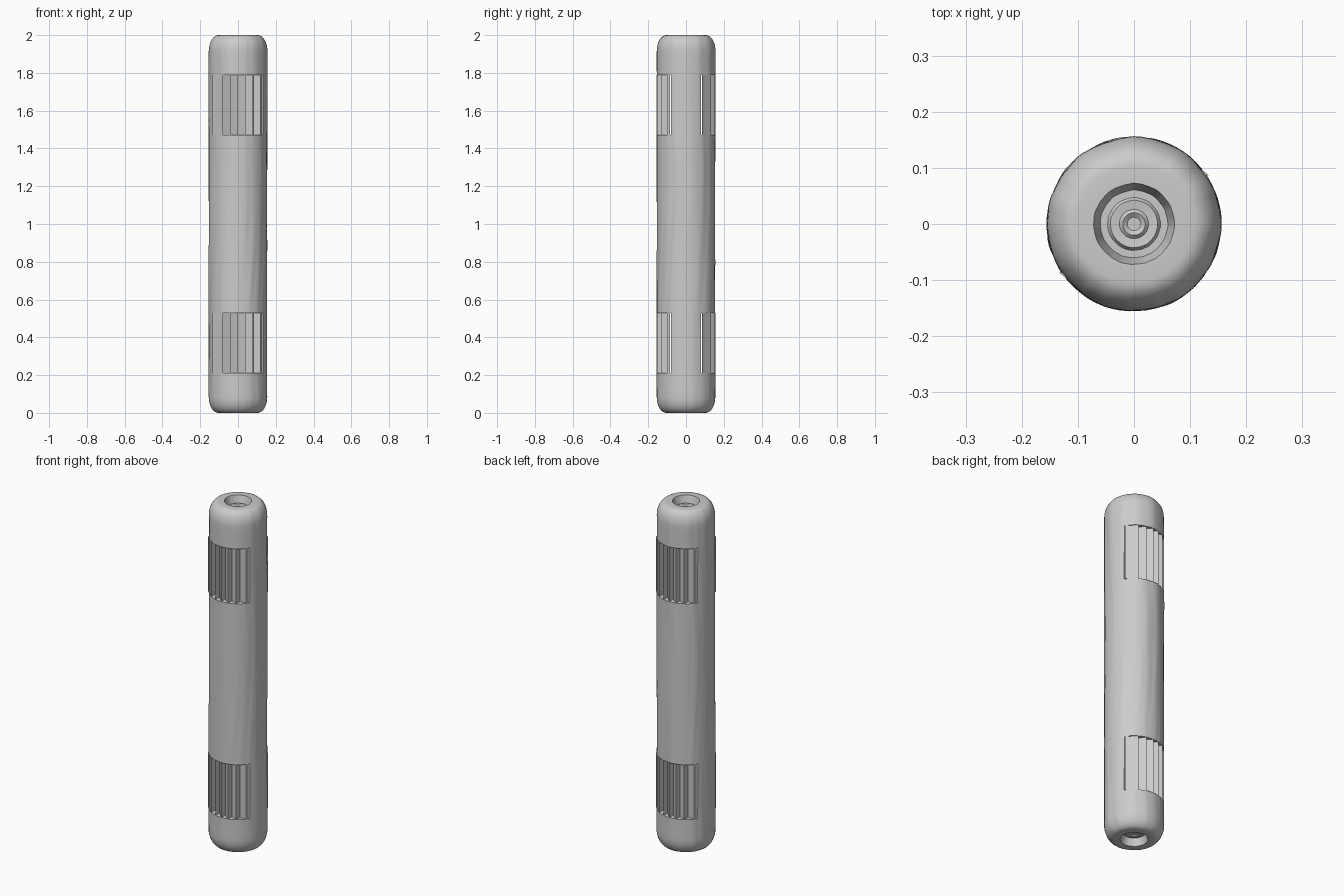
import bpy, bmesh, math
from mathutils import Vector, noise

if "Cube" in bpy.data.objects:
    bpy.data.objects.remove(bpy.data.objects["Cube"])

GREY = (0.6, 0.6, 0.6, 1)
mat = bpy.data.materials.new("plain grey")
mat.use_nodes = True
mat.diffuse_color = GREY
mat.node_tree.nodes["Principled BSDF"].inputs["Base Color"].default_value = GREY

RADIUS, FLAT = 0.155, 0.08
SLOTS = ((0.21, 0.53), (1.47, 1.79))


def finish(bm, name):
    bmesh.ops.recalc_face_normals(bm, faces=bm.faces)
    mesh = bpy.data.meshes.new(name)
    bm.to_mesh(mesh)
    bm.free()
    mesh.materials.append(mat)
    obj = bpy.data.objects.new(name, mesh)
    bpy.context.collection.objects.link(obj)
    return obj


def grain(radius, angle, z):
    """Long streaks of wood grain that twist slightly along the log."""
    a = angle + 0.12 * math.sin(z * 4)
    p = Vector((math.cos(a) * 4, math.sin(a) * 4, z * 0.9))
    return radius * (1 + 0.016 * min(0.4, noise.noise(p)) + 0.006 * noise.noise(p * 3))


# Log: half profile from the end centre outwards, mirrored for the other end
end = [(0.012, 0.036), (0.020, 0.030), (0.026, 0.036), (0.042, 0.034),
       (0.047, 0.042), (0.060, 0.042), (0.072, 0.0), (0.104, 0.0)]
for i in range(1, 9):
    t = math.radians(90 * i / 8)
    end.append((0.104 + 0.051 * math.sin(t), 0.085 * (1 - math.cos(t))))
wall = [(RADIUS, 0.085 + 1.83 * i / 60) for i in range(1, 60)]
profile = end + wall + [(r, 2 - z) for r, z in reversed(end)]

SEG = 128
bm = bmesh.new()
rings = []
for r, z in profile:
    ring = []
    for k in range(SEG):
        a = 2 * math.pi * k / SEG
        g = grain(r, a, z)
        ring.append(bm.verts.new((g * math.cos(a), g * math.sin(a), z)))
    rings.append(ring)
for lower, upper in zip(rings, rings[1:]):
    for k in range(SEG):
        n = (k + 1) % SEG
        bm.faces.new((lower[k], lower[n], upper[n], upper[k]))
bm.faces.new(rings[0])
bm.faces.new(rings[-1])
log = finish(bm, "wooden_log")

# Slots cut flat into the front and back near both ends
bm = bmesh.new()
for z0, z1 in SLOTS:
    for side in (-1, 1):
        made = bmesh.ops.create_cube(bm, size=1)["verts"]
        bmesh.ops.scale(bm, vec=(0.6, 0.3, z1 - z0), verts=made)
        bmesh.ops.translate(bm, vec=(0, side * (FLAT + 0.15), (z0 + z1) / 2), verts=made)
cutter = finish(bm, "slot_cutter")
cutter.hide_render = True
cut = log.modifiers.new("slots", 'BOOLEAN')
cut.operation = 'DIFFERENCE'
cut.solver = 'EXACT'
cut.object = cutter
bpy.context.view_layer.objects.active = log
log.select_set(True)
bpy.ops.object.modifier_apply(modifier=cut.name)
bpy.data.objects.remove(cutter)
bpy.ops.object.shade_smooth_by_angle(angle=math.radians(35))

# Saw-tooth grip: slopes rise towards +x, then drop back steeply
BACK, PITCH, DEPTH = 0.092, 0.04, 0.036
outline = [(-0.134, -BACK + 0.006)]
for i in range(-3, 4):
    x = i * PITCH
    tip = math.sqrt(RADIUS ** 2 - x ** 2)
    outline.append((x, -tip))
    outline.append((x + 0.001, -max(BACK + 0.001, tip - DEPTH)))
outline.append((0.125, -BACK + 0.006))


def grip(name, z0, z1, turn):
    bm = bmesh.new()
    face = bm.faces.new([bm.verts.new((x * turn, y * turn, z0)) for x, y in outline])
    top = bmesh.ops.extrude_face_region(bm, geom=[face])["geom"]
    moved = [v for v in top if isinstance(v, bmesh.types.BMVert)]
    bmesh.ops.translate(bm, vec=(0, 0, z1 - z0), verts=moved)
    finish(bm, name)


for level, (z0, z1) in zip(("lower", "upper"), SLOTS):
    for side, turn in (("front", 1), ("back", -1)):
        grip(f"{level}_{side}_grip", z0, z1, turn)
